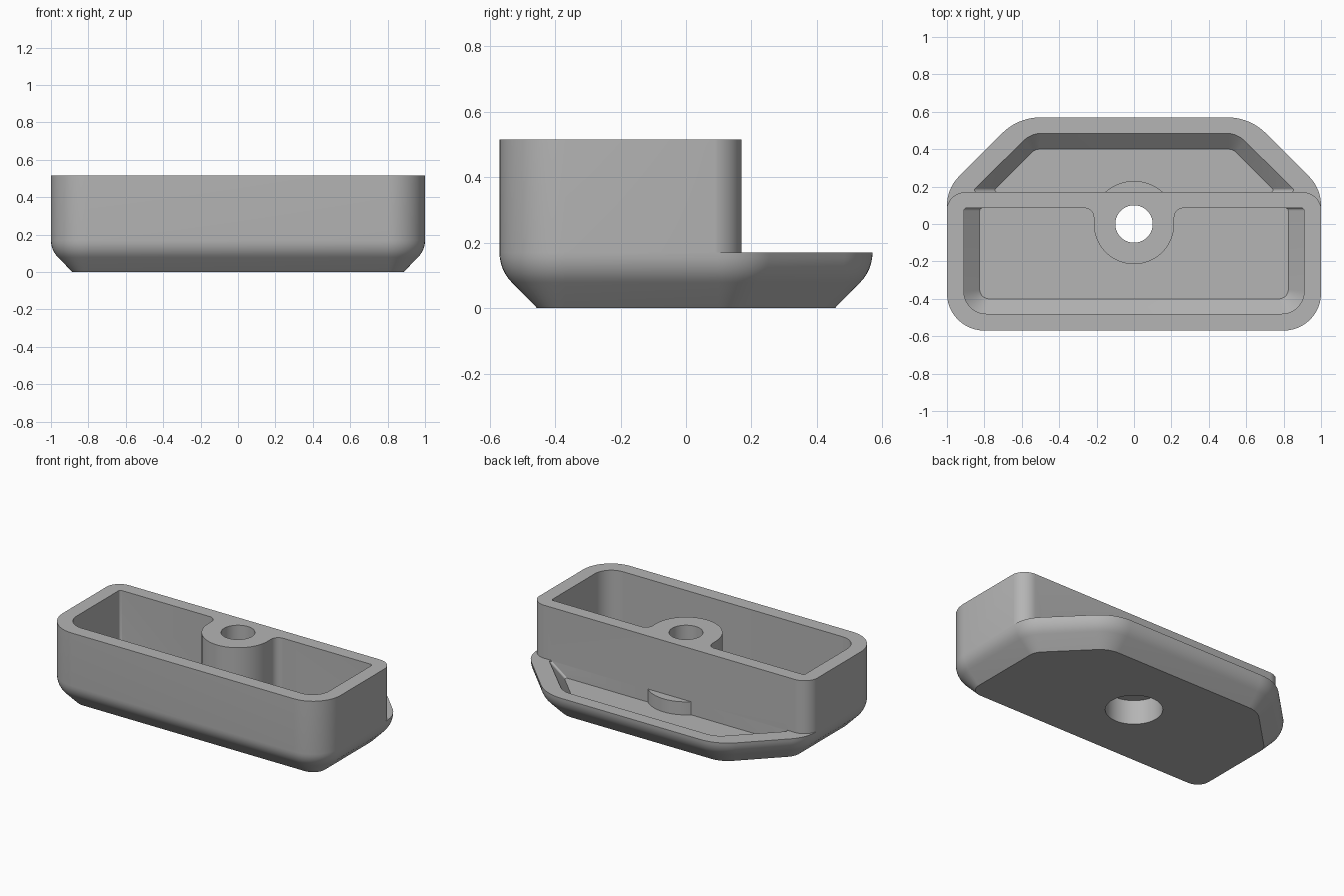
import bpy
import bmesh
from math import pi, sin, cos, tan, atan2, radians
from mathutils import Vector

if "Cube" in bpy.data.objects:
    bpy.data.objects.remove(bpy.data.objects["Cube"], do_unlink=True)

grey = bpy.data.materials.new("plain grey")
grey.use_nodes = True
grey.diffuse_color = (0.46, 0.46, 0.46, 1)
grey.node_tree.nodes["Principled BSDF"].inputs["Base Color"].default_value = grey.diffuse_color


def rounded(corners, inset=0, steps=12):
    """Outline through (x, y, radius) corners, each replaced by an arc."""
    pts = []
    for i, (x, y, r) in enumerate(corners):
        p = Vector((x, y))
        if r == 0:
            pts.append(p)
            continue
        a = (Vector(corners[i - 1][:2]) - p).normalized()
        b = (Vector(corners[(i + 1) % len(corners)][:2]) - p).normalized()
        half = a.angle(b) / 2
        centre = p + (a + b).normalized() * r / sin(half)
        s = p + a * (r / tan(half)) - centre
        e = p + b * (r / tan(half)) - centre
        start = atan2(s.y, s.x)
        sweep = (atan2(e.y, e.x) - start + pi) % (2 * pi) - pi
        for k in range(steps + 1):
            t = start + sweep * k / steps
            q = centre + Vector((cos(t), sin(t))) * (r - inset)
            if not pts or (q - pts[-1]).length > 1e-5:
                pts.append(q)
    return pts


def mirrored(half):
    """Complete a corner list running up the +x side with its -x twin."""
    return half + [(-x, y, r) for x, y, r in reversed(half)]


def loft(name, rings):
    """Closed solid through equal outlines given as (outline, z)."""
    bm = bmesh.new()
    loops = [[bm.verts.new((p.x, p.y, z)) for p in pts] for pts, z in rings]
    n = len(loops[0])
    for low, high in zip(loops, loops[1:]):
        for i in range(n):
            j = (i + 1) % n
            bm.faces.new((low[i], low[j], high[j], high[i]))
    bm.faces.new(loops[0][::-1])
    bm.faces.new(loops[-1])
    bmesh.ops.recalc_face_normals(bm, faces=bm.faces)
    mesh = bpy.data.meshes.new(name)
    bm.to_mesh(mesh)
    bm.free()
    obj = bpy.data.objects.new(name, mesh)
    mesh.materials.append(grey)
    bpy.context.collection.objects.link(obj)
    return obj


def circle(r, steps=64):
    return [Vector((cos(2 * pi * k / steps), sin(2 * pi * k / steps))) * r for k in range(steps)]


TOP, LEDGE, FLOOR = 0.515, 0.17, 0.085

# Outer body: six-sided rounded outline with a chamfered, softened underside
outline = mirrored([(1, -0.57, 0.2), (1, 0.19, 0.22), (0.62, 0.57, 0.29)])
profile = [(0.115, 0)]
for k in range(7):
    t = radians(45 * (1 - k / 6))
    profile.append((0.13 * (1 - cos(t)), 0.17 - 0.13 * sin(t)))
housing = loft("housing", [(rounded(outline, d), z) for d, z in profile] + [(rounded(outline), TOP)])

# Step: removes everything above the rear ledge behind the tall wall
step = rounded([(-1.2, 0.07, 0), (-1.002, 0.07, 0), (-1.002, 0.17, 0.1), (1.002, 0.17, 0.1),
                (1.002, 0.07, 0), (1.2, 0.07, 0), (1.2, 0.8, 0), (-1.2, 0.8, 0)])
cutters = [loft("step_cutter", [(step, LEDGE), (step, 0.7)])]


# Tall front pocket, notched around the round boss
def front_outline(x, y, r):
    return rounded(mirrored([(x, y, r), (x, 0.085, 0.015), (0.215, 0.085, 0.05), (0.215, -0.215, 0.215)]))


wide = front_outline(0.91, -0.48, 0.12)
cutters.append(loft("front_pocket_cutter", [
    (front_outline(0.825, -0.4, 0.05), FLOOR), (wide, 0.165), (wide, 0.6)]))


# Shallow rear pocket, notched around the back of the boss
def rear_outline(x, shoulder, y, r):
    pts = rounded(mirrored([(x, 0.17, 0.012), (shoulder, y, r)]))
    a = atan2(0.17, 0.155)
    bump = [Vector((cos(t), sin(t))) * 0.23 for t in
            [pi - a + (2 * a - pi) * k / 16 for k in range(17)]]
    bump[0].y = bump[-1].y = 0.17
    return pts + bump


rim = rear_outline(0.87, 0.55, 0.485, 0.14)
cutters.append(loft("rear_pocket_cutter", [
    (rear_outline(0.76, 0.53, 0.4, 0.06), FLOOR), (rim, 0.165), (rim, 0.22)]))

# Through bore with a wider recess underneath
cutters.append(loft("recess_cutter", [(circle(0.17), -0.1), (circle(0.17), 0.16)]))
cutters.append(loft("bore_cutter", [(circle(0.1), 0.1), (circle(0.1), 0.7)]))

bpy.context.view_layer.objects.active = housing
for cutter in cutters:
    cutter.hide_render = True
    mod = housing.modifiers.new(cutter.name, "BOOLEAN")
    mod.operation = "DIFFERENCE"
    mod.solver = "EXACT"
    mod.object = cutter
    bpy.ops.object.modifier_apply(modifier=mod.name)
for cutter in cutters:
    bpy.data.objects.remove(cutter, do_unlink=True)

# Smooth curves, crisp edges
bpy.ops.object.select_all(action="DESELECT")
housing.select_set(True)
bpy.ops.object.shade_smooth_by_angle(angle=radians(30))
